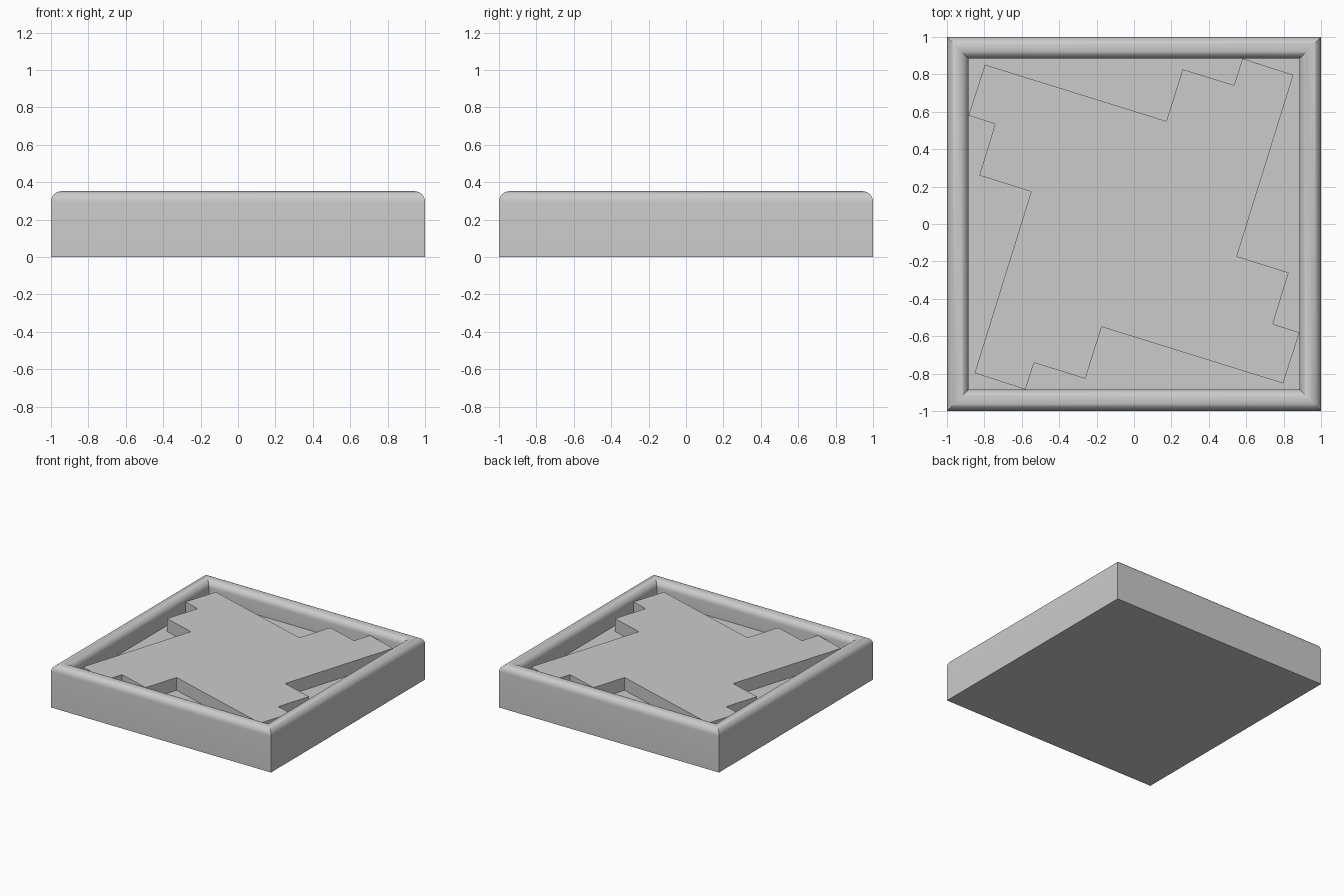
import bpy, bmesh, math

if "Cube" in bpy.data.objects:
    bpy.data.objects.remove(bpy.data.objects["Cube"])

RIM_IN, RIM_TOP, FLOOR, PLATE = 0.885, 0.352, 0.19, 0.295


def finish(name, bm, angle=None):
    bmesh.ops.recalc_face_normals(bm, faces=bm.faces)
    mesh = bpy.data.meshes.new(name)
    bm.to_mesh(mesh)
    bm.free()
    obj = bpy.data.objects.new(name, mesh)
    bpy.context.collection.objects.link(obj)
    if angle:
        bpy.context.view_layer.objects.active = obj
        obj.select_set(True)
        bpy.ops.object.shade_smooth_by_angle(angle=math.radians(angle))
        obj.select_set(False)
    return obj


# Square tray: round-topped rim profile swept round mitred corners
r = (1 - RIM_IN) / 2
mid = 1 - r
profile = [(1, 0)]
STEPS = 16
for i in range(STEPS + 1):
    a = math.pi * i / STEPS
    profile.append((mid + r * math.cos(a), RIM_TOP - r + r * math.sin(a)))
profile.append((RIM_IN, FLOOR))

bm = bmesh.new()
rings = [[bm.verts.new((sx * d, sy * d, z))
          for sx, sy in ((-1, -1), (1, -1), (1, 1), (-1, 1))]
         for d, z in profile]
for a, b in zip(rings, rings[1:]):
    for k in range(4):
        n = (k + 1) % 4
        bm.faces.new((a[k], a[n], b[n], b[k]))
bm.faces.new(rings[0])   # underside
bm.faces.new(rings[-1])  # floor
finish("tray", bm, 30)

# Raised pinwheel plate: one stepped arm repeated by quarter turns
arm = [(-0.797, 0.852), (0.173, 0.55), (0.26, 0.827),
       (0.535, 0.742), (0.58, 0.885)]
outline = []
for _ in range(4):
    outline += arm
    arm = [(y, -x) for x, y in arm]

bm = bmesh.new()
base = bm.faces.new([bm.verts.new((x, y, FLOOR)) for x, y in outline])
out = bmesh.ops.extrude_face_region(bm, geom=[base], use_keep_orig=True)
for v in out["geom"]:
    if isinstance(v, bmesh.types.BMVert):
        v.co.z = PLATE
finish("pinwheel_plate", bm)
